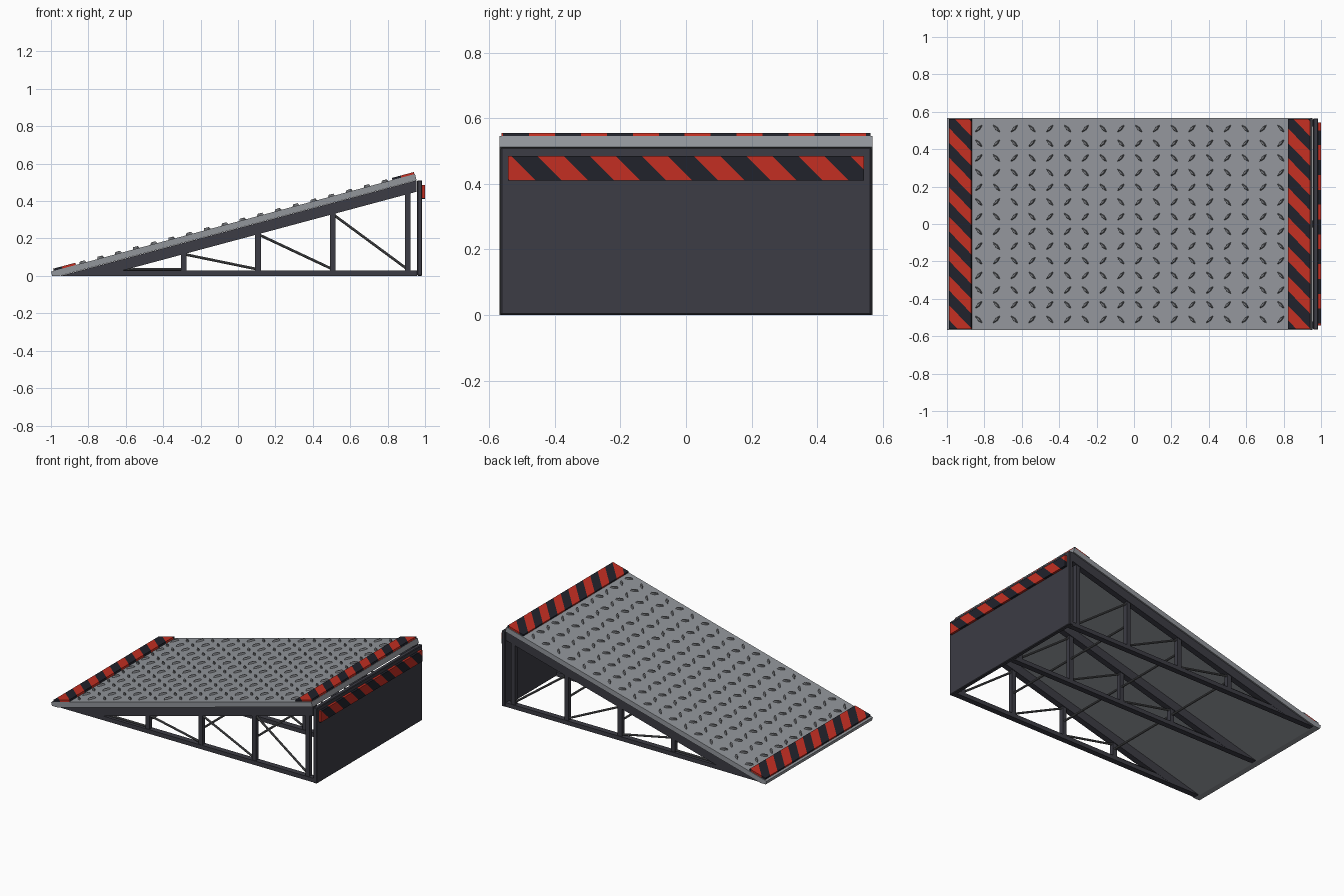
import bpy, bmesh, math
from mathutils import Matrix, Vector

if "Cube" in bpy.data.objects:
    bpy.data.objects.remove(bpy.data.objects["Cube"], do_unlink=True)


def material(name, r, g, b):
    m = bpy.data.materials.new(name)
    m.use_nodes = True
    m.diffuse_color = (r, g, b, 1)
    m.node_tree.nodes["Principled BSDF"].inputs["Base Color"].default_value = (r, g, b, 1)
    return m


PLATE = material("steel grey", 0.29, 0.305, 0.33)
TREAD = material("worn grey", 0.18, 0.187, 0.2)
FRAME = material("charcoal frame", 0.045, 0.045, 0.058)
ROD = material("rod grey", 0.11, 0.112, 0.118)
BLACK = material("hazard black", 0.015, 0.016, 0.024)
RED = material("hazard red", 0.55, 0.028, 0.016)

ANGLE = math.radians(15)
SLOPE = math.tan(ANGLE)
TILT = Matrix.Translation((-1, 0, 0.023)) @ Matrix.Rotation(-ANGLE, 4, 'Y')
POSTS = [-0.29, 0.107, 0.507, 0.907]
STRINGER_DROP = 0.062


def finish(name, bm, *mats):
    bmesh.ops.recalc_face_normals(bm, faces=bm.faces)
    mesh = bpy.data.meshes.new(name)
    bm.to_mesh(mesh)
    bm.free()
    for m in mats:
        mesh.materials.append(m)
    ob = bpy.data.objects.new(name, mesh)
    bpy.context.collection.objects.link(ob)
    return ob


def deck_bottom(x):
    return 0.512 + SLOPE * (x - 0.955)


def add_prism(bm, points, y, width):
    """Extrude an xz outline along y, centred on y."""
    face = bm.faces.new([bm.verts.new((x, y - width / 2, z)) for x, z in points])
    side = bmesh.ops.extrude_face_region(bm, geom=[face])
    verts = [v for v in side["geom"] if isinstance(v, bmesh.types.BMVert)]
    bmesh.ops.translate(bm, vec=(0, width, 0), verts=verts)


def add_rect(bm, x0, x1, z0, z1, y, width):
    add_prism(bm, [(x0, z0), (x1, z0), (x1, z1), (x0, z1)], y, width)


def add_rod(bm, a, b, radius):
    a, b = Vector(a), Vector(b)
    turn = (b - a).to_track_quat('Z', 'Y').to_matrix().to_4x4()
    bmesh.ops.create_cone(bm, cap_ends=True, segments=8, radius1=radius, radius2=radius,
                          depth=(b - a).length,
                          matrix=Matrix.Translation((a + b) / 2) @ turn)


# Sloping deck plate, trimmed flat on the ground at its low end
bm = bmesh.new()
add_prism(bm, [(-1, 0.023), (-0.994, 0), (-0.955, 0), (0.955, 0.512), (0.946, 0.545)], 0, 1.136)
finish("deck_plate", bm, PLATE)

# Raised lens-shaped treads, alternating in direction
bm = bmesh.new()
half_len, half_wid, rise = 0.028, 0.009, 0.012
for i in range(18):
    for j in range(14):
        u = (0.17 + i * 0.095) / math.cos(ANGLE)
        spin = math.radians(45 if (i + j) % 2 else -45)
        place = TILT @ Matrix.Translation((u, (j - 6.5) * 0.0785, 0)) @ Matrix.Rotation(spin, 4, 'Z')
        rings = []
        for scale, z in ((1, -0.002), (0.65, rise)):
            ring = []
            for k in range(8):
                t = k * math.pi / 4
                x, y = math.cos(t), math.sin(t)
                y = math.copysign(1 - x * x, y) if abs(y) > 0.01 else 0
                ring.append(bm.verts.new(place @ Vector((x * half_len * scale, y * half_wid * scale, z))))
            rings.append(ring)
        bm.faces.new(rings[1])
        for k in range(8):
            n = (k + 1) % 8
            bm.faces.new((rings[0][k], rings[0][n], rings[1][n], rings[1][k]))
finish("deck_treads", bm, TREAD)


# Hazard strips: a plate cut by diagonal planes, alternate bands coloured
def hazard_strip(name, place, width, length, thick, start, period):
    bm = bmesh.new()
    bmesh.ops.create_cube(bm, size=1, matrix=Matrix.Translation((width / 2, 0, thick / 2))
                          @ Matrix.Diagonal((width, length, thick, 1)))
    band = period / 2
    for k in range(-20, 21):
        bmesh.ops.bisect_plane(bm, geom=bm.verts[:] + bm.edges[:] + bm.faces[:],
                               plane_co=(width, start + k * band, 0), plane_no=(1, 1, 0))
    for f in bm.faces:
        c = f.calc_center_median()
        f.material_index = math.floor((c.x + c.y - width - start) / band) % 2
    bm.transform(place)
    finish(name, bm, RED, BLACK)


for name, u in (("low_hazard_strip", 0.0155), ("high_hazard_strip", 1.89)):
    hazard_strip(name, TILT @ Matrix.Translation((u, 0, 0)), 0.122, 1.125, 0.012, -0.478, 0.158)
hazard_strip("end_hazard_strip",
             Matrix.Translation((1, 0, 0.41)) @ Matrix.Rotation(-math.pi / 2, 4, 'Y'),
             0.075, 1.085, 0.018, -0.453, 0.159)

# Tall end panel
bm = bmesh.new()
add_rect(bm, 0.958, 0.985, 0, 0.511, 0, 1.13)
panel = finish("end_panel", bm, FRAME)
bevel = panel.modifiers.new("soft_edges", 'BEVEL')
bevel.width = 0.004
bevel.segments = 1

# Three side trusses: stringer, floor rail, posts and diagonal rods
for side, y in (("right", -0.54), ("middle", 0), ("left", 0.54)):
    bm = bmesh.new()
    foot = 0.955 - (0.512 - STRINGER_DROP) / SLOPE
    add_prism(bm, [(-0.95, 0), (foot, 0), (0.955, 0.512 - STRINGER_DROP), (0.955, 0.511)], y, 0.04)
    add_rect(bm, foot - 0.02, 0.957, 0, 0.028, y, 0.038)
    for x in POSTS:
        add_rect(bm, x - 0.015, x + 0.015, 0.01, deck_bottom(x) - 0.04, y, 0.03)
    finish(side + "_truss", bm, FRAME)

    bm = bmesh.new()
    add_rod(bm, (-0.62, y, 0.036), (POSTS[0], y, 0.036), 0.007)
    for a, b in zip(POSTS, POSTS[1:]):
        add_rod(bm, (a, y, deck_bottom(a) - STRINGER_DROP), (b, y, 0.035), 0.007)
    finish(side + "_diagonal_rods", bm, ROD)

# Cross rods tying the trusses together
bm = bmesh.new()
for x in POSTS[:3]:
    z = deck_bottom(x) * 0.45
    add_rod(bm, (x, -0.54, z), (x, 0.54, z), 0.007)
finish("cross_rods", bm, ROD)
